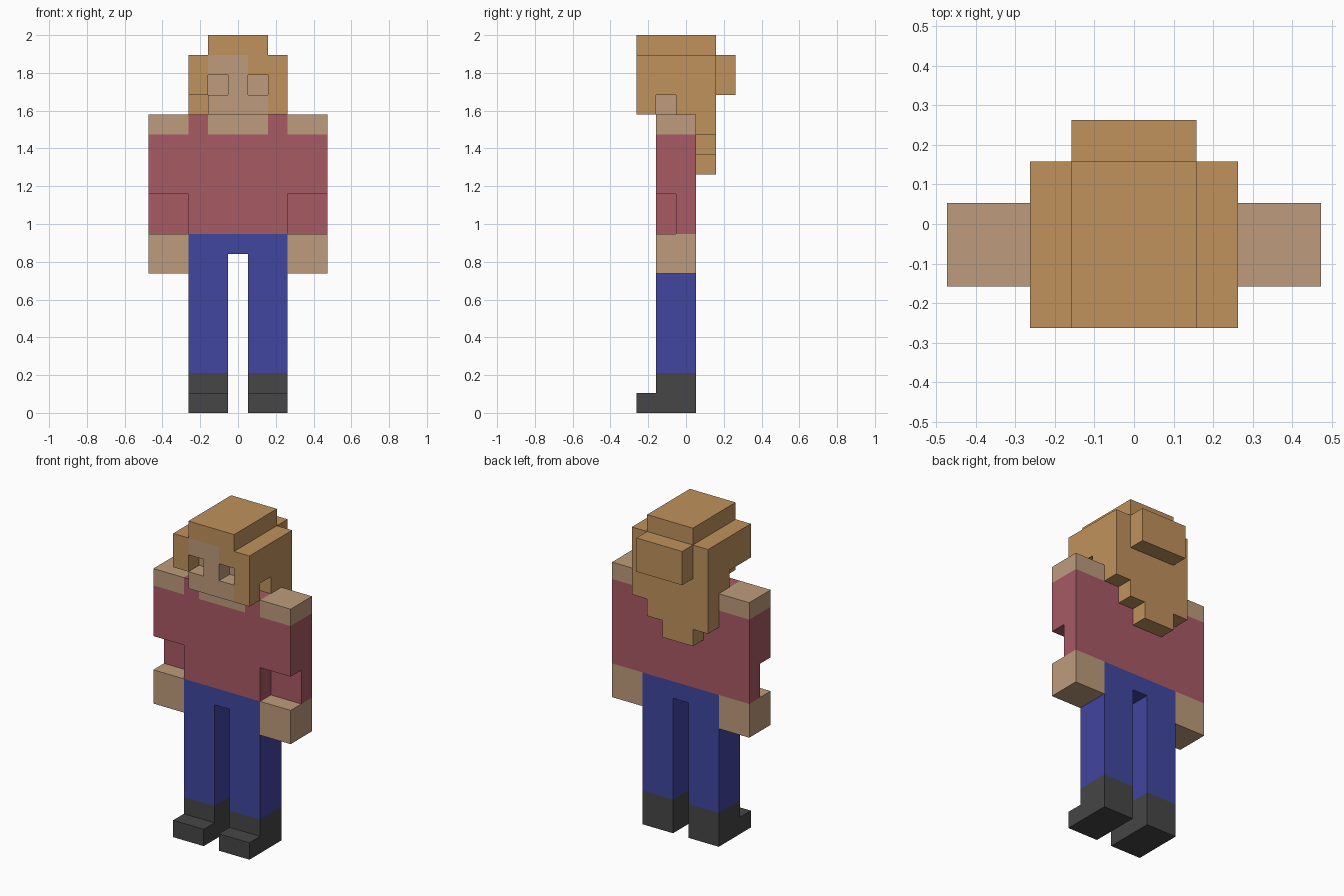
import bpy
import bmesh
from mathutils import Vector

default = bpy.data.objects.get("Cube")
if default:
    bpy.data.objects.remove(default, do_unlink=True)

U = 2 / 19  # edge of one block; all sizes below are counted in blocks


def material(name, rgb):
    mat = bpy.data.materials.new(name)
    mat.use_nodes = True
    color = (*rgb, 1)
    mat.diffuse_color = color
    bsdf = next(n for n in mat.node_tree.nodes if n.type == 'BSDF_PRINCIPLED')
    bsdf.inputs["Base Color"].default_value = color
    bsdf.inputs["Roughness"].default_value = 0.9
    return mat


hair = material("hair_brown", (.527, .287, .107))
skin = material("skin_tan", (.515, .33, .2))
shirt = material("shirt_red", (.392, .102, .127))
denim = material("denim_blue", (.053, .061, .352))
leather = material("shoe_black", (.061, .061, .061))


def part(name, mat, *boxes):
    """One object from boxes given as (x range, y range, z range) in blocks."""
    bm = bmesh.new()
    for box in boxes:
        low = Vector([min(r) for r in box]) * U
        high = Vector([max(r) for r in box]) * U
        verts = bmesh.ops.create_cube(bm, size=1)["verts"]
        bmesh.ops.scale(bm, vec=high - low, verts=verts)
        bmesh.ops.translate(bm, vec=(low + high) / 2, verts=verts)
    mesh = bpy.data.meshes.new(name)
    bm.to_mesh(mesh)
    bm.free()
    mesh.materials.append(mat)
    obj = bpy.data.objects.new(name, mesh)
    bpy.context.collection.objects.link(obj)


BODY = (-1.5, .5)     # depth of the body
FRONT = (-2.5, -1.5)  # front layer of the head
BACK = (.5, 1.5)      # back layer of the head
MID = (-1.5, 1.5)     # width of the face
WIDE = (-2.5, 2.5)    # width of the torso

# Limbs and side locks, mirrored
for side, s in (("left", 1), ("right", -1)):
    leg = (.5 * s, 2.5 * s)
    arm = (2.5 * s, 4.5 * s)
    edge = (1.5 * s, 2.5 * s)
    part(side + "_shoe", leather, (leg, (-2.5, .5), (0, 1)), (leg, BODY, (1, 2)))
    part(side + "_leg", denim, (leg, BODY, (2, 8)))
    part(side + "_hand", skin, (arm, BODY, (7, 9)))
    part(side + "_sleeve", shirt, (arm, (-.5, .5), (9, 11)), (arm, BODY, (11, 14)))
    part(side + "_bare_shoulder", skin, (arm, BODY, (14, 15)))
    part(side + "_strap", shirt, (edge, BODY, (14, 15)))
    part(side + "_side_hair", hair, (edge, (-2.5, .5), (16, 18)),
         (edge, (-.5, .5), (15, 16)))

# Torso
part("hips", denim, (WIDE, BODY, (8, 9)))
part("torso", shirt, (WIDE, BODY, (9, 14)))
part("neck", skin, (MID, BODY, (14, 15)))

# Face, with gaps left for the sunken eyes
part("head", skin, (MID, BODY, (15, 17)))
part("chin", skin, (MID, FRONT, (15, 16)))
part("nose", skin, ((-.5, .5), FRONT, (16, 17)))
part("forehead", skin, ((-1.5, .5), FRONT, (17, 18)))

# Hair
part("fringe", hair, ((.5, 1.5), FRONT, (17, 18)))
part("front_lock", hair, ((1.5, 2.5), FRONT, (15, 16)))
part("crown", hair, (MID, (-2.5, 1.5), (18, 19)), (MID, BODY, (17, 18)))
part("back_hair", hair, (WIDE, BACK, (14, 18)),
     ((-2.5, 1.5), BACK, (13, 14)), ((-1.5, .5), BACK, (12, 13)))
part("bun", hair, (MID, (1.5, 2.5), (16, 18)))
